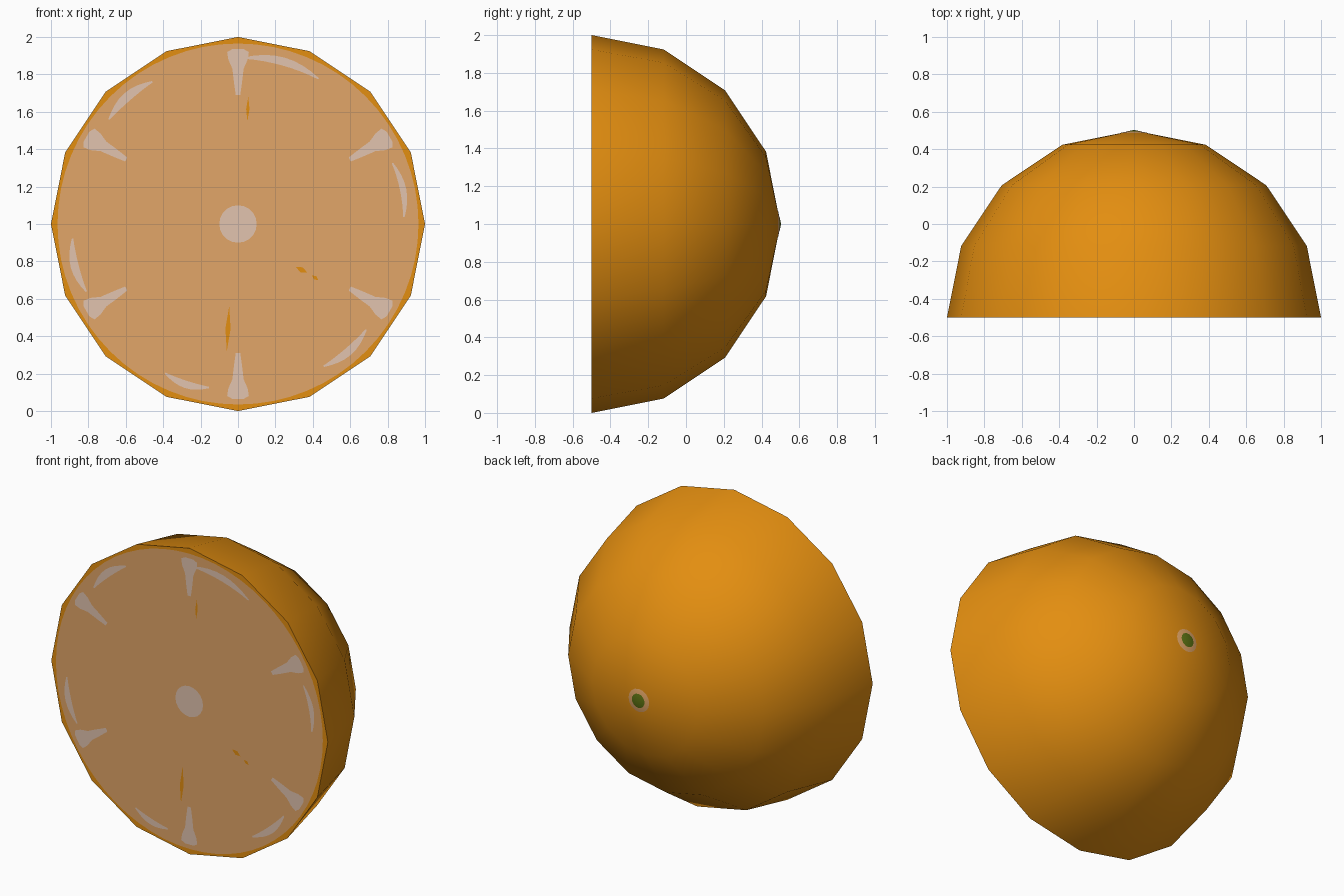
import bpy, bmesh, math
from mathutils import Vector

if "Cube" in bpy.data.objects:
    bpy.data.objects.remove(bpy.data.objects["Cube"])

FRONT = -0.5          # y of the cut face
CENTRE_Z = 1.0


def material(name, rgb):
    lin = [((c / 255 + 0.055) / 1.055) ** 2.4 if c > 10 else c / 255 / 12.92 for c in rgb]
    m = bpy.data.materials.new(name)
    m.diffuse_color = (*lin, 1)
    m.use_nodes = True
    m.node_tree.nodes["Principled BSDF"].inputs["Base Color"].default_value = m.diffuse_color
    return m


RIND = material("rind orange", (227, 142, 16))
PULP = material("pulp tan", (226, 166, 104))
PITH = material("pale pith", (226, 195, 175))
GREEN = material("stem green", (92, 114, 18))


def finish(name, bm, mat, smooth=False):
    mesh = bpy.data.meshes.new(name)
    bm.to_mesh(mesh)
    bm.free()
    mesh.materials.append(mat)
    ob = bpy.data.objects.new(name, mesh)
    bpy.context.collection.objects.link(ob)
    if smooth:
        bpy.context.view_layer.objects.active = ob
        ob.select_set(True)
        bpy.ops.object.shade_smooth_by_angle(angle=math.radians(40))
        ob.select_set(False)
    return ob


def revolve(name, profile, mat, cap=False, sides=16):
    """Spin (radius, y) points about the fruit axis; the last point is the pole."""
    bm = bmesh.new()
    rings = []
    for r, y in profile[:-1]:
        rings.append([bm.verts.new((r * math.cos(2 * math.pi * i / sides), y,
                                    CENTRE_Z + r * math.sin(2 * math.pi * i / sides)))
                      for i in range(sides)])
    pole = bm.verts.new((0, profile[-1][1], CENTRE_Z))
    for i in range(sides):
        j = (i + 1) % sides
        for a, b in zip(rings, rings[1:]):
            bm.faces.new((a[i], b[i], b[j], a[j]))
        bm.faces.new((rings[-1][i], pole, rings[-1][j]))
    if cap:
        bm.faces.new(rings[0])
    for f in bm.faces:           # point every face away from the inside
        f.normal_update()
        inside = Vector((0, FRONT + 0.1, CENTRE_Z))
        if f.normal.dot(f.calc_center_median() - inside) < 0:
            f.normal_flip()
    return finish(name, bm, mat, True)


def plates(name, outlines, mat, lift):
    """Flat painted shapes on the cut face, from outlines in (x, z) about its centre."""
    bm = bmesh.new()
    for pts in outlines:
        f = bm.faces.new([bm.verts.new((x, FRONT - lift, CENTRE_Z + z)) for x, z in pts])
        f.normal_update()
        if f.normal.y > 0:
            f.normal_flip()
    bmesh.ops.triangulate(bm, faces=bm.faces[:])
    return finish(name, bm, mat)


def polar(r, deg):
    a = math.radians(deg)
    return r * math.cos(a), r * math.sin(a)


def circle(r, n):
    return [polar(r, 360 * i / n) for i in range(n)]


def spike(deg):
    """Membrane wedge that widens toward the rind."""
    prof = [(0.69, 0.012), (0.76, 0.022), (0.83, 0.03), (0.88, 0.052), (0.92, 0.058), (0.935, 0.03)]
    a = math.radians(deg)
    side = prof + [(r, -w) for r, w in reversed(prof)]
    return [(r * math.cos(a) - w * math.sin(a), r * math.sin(a) + w * math.cos(a)) for r, w in side]


def arc(start, end, half, r=0.888, n=8):
    """Tapered streak that follows the rind."""
    out, back = [], []
    for i in range(n + 1):
        t = i / n
        deg = start + (end - start) * t
        bulge = math.sin(math.pi * t)
        mid, w = r + 0.014 * bulge, 0.004 + half * bulge
        out.append(polar(mid + w, deg))
        back.append(polar(mid - w, deg))
    return out + back[::-1]


def sliver(x0, z0, x1, z1, half):
    d = Vector((x1 - x0, z1 - z0)).normalized() * half
    mx, mz = (x0 + x1) / 2, (z0 + z1) / 2
    return [(x0, z0), (mx - d.y, mz + d.x), (x1, z1), (mx + d.y, mz - d.x)]


# Half fruit: low-poly dome closed by the rind-coloured cut face
dome = [(math.cos(math.pi * k / 8), FRONT + math.sin(math.pi * k / 8)) for k in range(5)]
revolve("rind_dome", dome, RIND, cap=True)

# Stem scar: tan ring and green button laid on the pole
slope = (1 - math.sin(math.pi * 3 / 8)) / math.cos(math.pi * 3 / 8)
for name, r, lift, mat in (("stem_ring", 0.075, 0.0015, PULP), ("stem_button", 0.046, 0.003, GREEN)):
    revolve(name, [(r, 0.5 - slope * r + lift), (0, 0.5 + lift)], mat)

# Cut face: pulp, then pith marks and a few rind-coloured flecks
plates("pulp", [circle(0.965, 64)], PULP, 0.002)
plates("pith_core", [circle(0.1, 20)], PITH, 0.004)
plates("pith_membranes", [spike(30 + 60 * i) for i in range(6)], PITH, 0.004)
streaks = [(88, 61, 0.018), (121, 141, 0.02), (21.5, 2.4, 0.013),
           (-39.5, -59, 0.018), (244, 260, 0.016), (185, 204, 0.018)]
plates("pith_streaks", [arc(*s) for s in streaks], PITH, 0.0045)
flecks = [(0.055, 0.68, 0.05, 0.55, 0.009), (-0.047, -0.44, -0.06, -0.68, 0.014),
          (0.31, -0.23, 0.37, -0.26, 0.015), (0.395, -0.275, 0.43, -0.30, 0.011)]
plates("rind_flecks", [sliver(*f) for f in flecks], RIND, 0.004)
